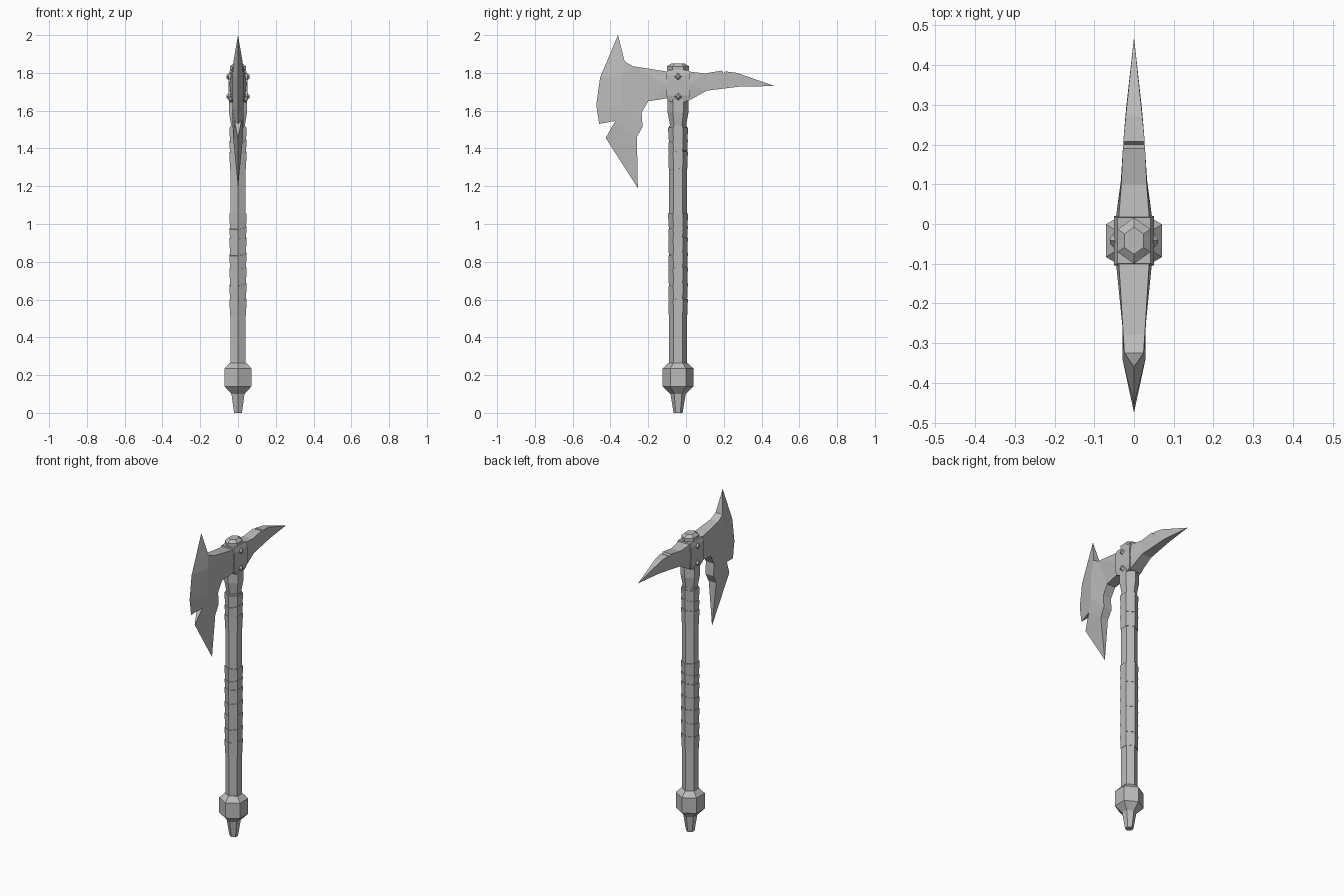
import bpy, bmesh, math
from mathutils import Matrix

if "Cube" in bpy.data.objects:
    bpy.data.objects.remove(bpy.data.objects["Cube"])

AXIS_Y = -0.042  # handle axis
steel = bpy.data.materials.new("plain_grey")
steel.diffuse_color = (0.5, 0.5, 0.5, 1)
steel.use_nodes = True
steel.node_tree.nodes["Principled BSDF"].inputs["Base Color"].default_value = steel.diffuse_color


def finish(name, bm):
    bmesh.ops.remove_doubles(bm, verts=bm.verts, dist=0.0005)
    bmesh.ops.recalc_face_normals(bm, faces=bm.faces)
    me = bpy.data.meshes.new(name)
    bm.to_mesh(me)
    bm.free()
    me.materials.append(steel)
    ob = bpy.data.objects.new(name, me)
    bpy.context.collection.objects.link(ob)
    return ob


def hex_lathe(name, profile, tilt=0.0, sx=1.0):
    """Six-sided turned part from (radius, z) pairs, corners toward +y and -y."""
    bm = bmesh.new()
    rings = []
    for r, z in profile:
        rings.append([bm.verts.new((sx * r * math.sin(i * math.pi / 3),
                                    r * math.cos(i * math.pi / 3), z)) for i in range(6)])
    for a, b in zip(rings, rings[1:]):
        for i in range(6):
            j = (i + 1) % 6
            bm.faces.new((a[i], a[j], b[j], b[i]))
    bm.faces.new(rings[0])
    bm.faces.new(rings[-1])
    if tilt:
        zc = (profile[0][1] + profile[-1][1]) / 2
        for v in bm.verts:
            v.co.z += tilt * (v.co.y + 0.6 * v.co.x)
    bmesh.ops.translate(bm, verts=bm.verts, vec=(0, AXIS_Y, 0))
    return finish(name, bm)


def plate(name, pts, faces):
    """Mirrored solid: (y, z, half thickness) points, side faces, closed rim."""
    bm = bmesh.new()
    R = [bm.verts.new((w, y, z)) for y, z, w in pts]
    L = [bm.verts.new((-w, y, z)) for y, z, w in pts]
    count = {}
    for f in faces:
        bm.faces.new([R[i] for i in f])
        bm.faces.new([L[i] for i in reversed(f)])
        for a, b in zip(f, f[1:] + f[:1]):
            k = (min(a, b), max(a, b))
            count[k] = count.get(k, 0) + 1
    for (a, b), n in count.items():
        if n == 1 and pts[a][2] + pts[b][2] > 0:
            bm.faces.new((R[a], R[b], L[b], L[a]))
    return finish(name, bm)


# Handle, pommel and flared neck
hex_lathe("handle", [(0.047, 0.25), (0.047, 1.52)])
hex_lathe("pommel", [(0.024, 0), (0.040, 0.10), (0.082, 0.14), (0.082, 0.235), (0.050, 0.265)])
hex_lathe("neck", [(0.040, 1.50), (0.044, 1.53), (0.055, 1.59), (0.055, 1.66)])
hex_lathe("top_cap", [(0.045, 1.78), (0.058, 1.815), (0.058, 1.835), (0.034, 1.851)], sx=0.82)

# Grip wraps: slightly slanted, tapering bands
for part, heights in (("lower", [0.515, 0.60, 0.68, 0.765, 0.84, 0.925, 0.98, 1.055]),
                      ("upper", [1.29, 1.38, 1.44, 1.51])):
    for i, (a, b) in enumerate(zip(heights, heights[1:])):
        last = b == heights[-1]
        hex_lathe(f"{part}_wrap_{i + 1}", [(0.049, a), (0.0535 if last else 0.052, b)],
                  tilt=0 if last else (0.16 if i % 2 else 0.08))

# Axe head: beard blade at the front, spike at the back
head = [(-.36, 2.0, 0), (-.325, 1.86, .024), (-.28, 1.835, .027), (-.10, 1.807, .038),
        (.02, 1.807, .038), (.10, 1.797, .032), (.19, 1.812, .028), (.27, 1.80, .021),
        (.47, 1.73, 0), (.29, 1.728, .020), (.11, 1.706, .033), (.01, 1.65, .038),
        (-.10, 1.665, .038), (-.20, 1.65, .030), (-.235, 1.59, .028), (-.23, 1.515, .028),
        (-.26, 1.46, .026), (-.255, 1.19, 0), (-.425, 1.455, 0), (-.375, 1.545, .018),
        (-.46, 1.53, 0), (-.475, 1.63, 0), (-.455, 1.775, 0),
        (-.34, 1.78, .029), (-.34, 1.62, .029),           # blade ridge
        (-.10, 1.74, .045), (.02, 1.74, .045),            # swelling at the eye
        (.20, 1.796, .027), (.208, 1.808, .027)]          # crack in the spike
plate("axe_head", head, [
    [0, 1, 22], [1, 23, 22], [1, 2, 23], [22, 23, 24, 21], [23, 2, 13, 14],
    [23, 14, 15, 24], [24, 15, 16, 19], [21, 24, 19, 20], [19, 16, 18], [18, 16, 17],
    [2, 3, 25], [2, 25, 13], [25, 12, 13], [3, 4, 26, 25], [25, 26, 11, 12],
    [4, 5, 26], [26, 5, 10], [26, 10, 11], [5, 6, 27, 10], [10, 27, 9],
    [27, 28, 9], [28, 7, 9], [7, 8, 9]])

# Collar clamped round the head, narrower at top and bottom
collar = [(-.10, 1.815, .042), (.016, 1.815, .042), (.02, 1.79, .050), (.02, 1.68, .050),
          (.012, 1.655, .044), (-.042, 1.628, .040), (-.096, 1.655, .044),
          (-.104, 1.68, .050), (-.104, 1.79, .050)]
plate("collar", collar, [[0, 1, 2, 8], [8, 2, 3, 7], [7, 3, 4, 6], [6, 4, 5]])

# Pointed diamond rivets on both cheeks
for side, s in (("right", 1), ("left", -1)):
    for level, z in (("lower", 1.675), ("upper", 1.78)):
        bm = bmesh.new()
        bmesh.ops.create_cone(bm, cap_ends=True, segments=4, radius1=0.021, radius2=0.008, depth=0.012)
        bmesh.ops.transform(bm, verts=bm.verts, matrix=Matrix.Translation((s * 0.054, AXIS_Y, z))
                            @ Matrix.Rotation(s * math.pi / 2, 4, 'Y'))
        finish(f"{side}_{level}_rivet", bm)
